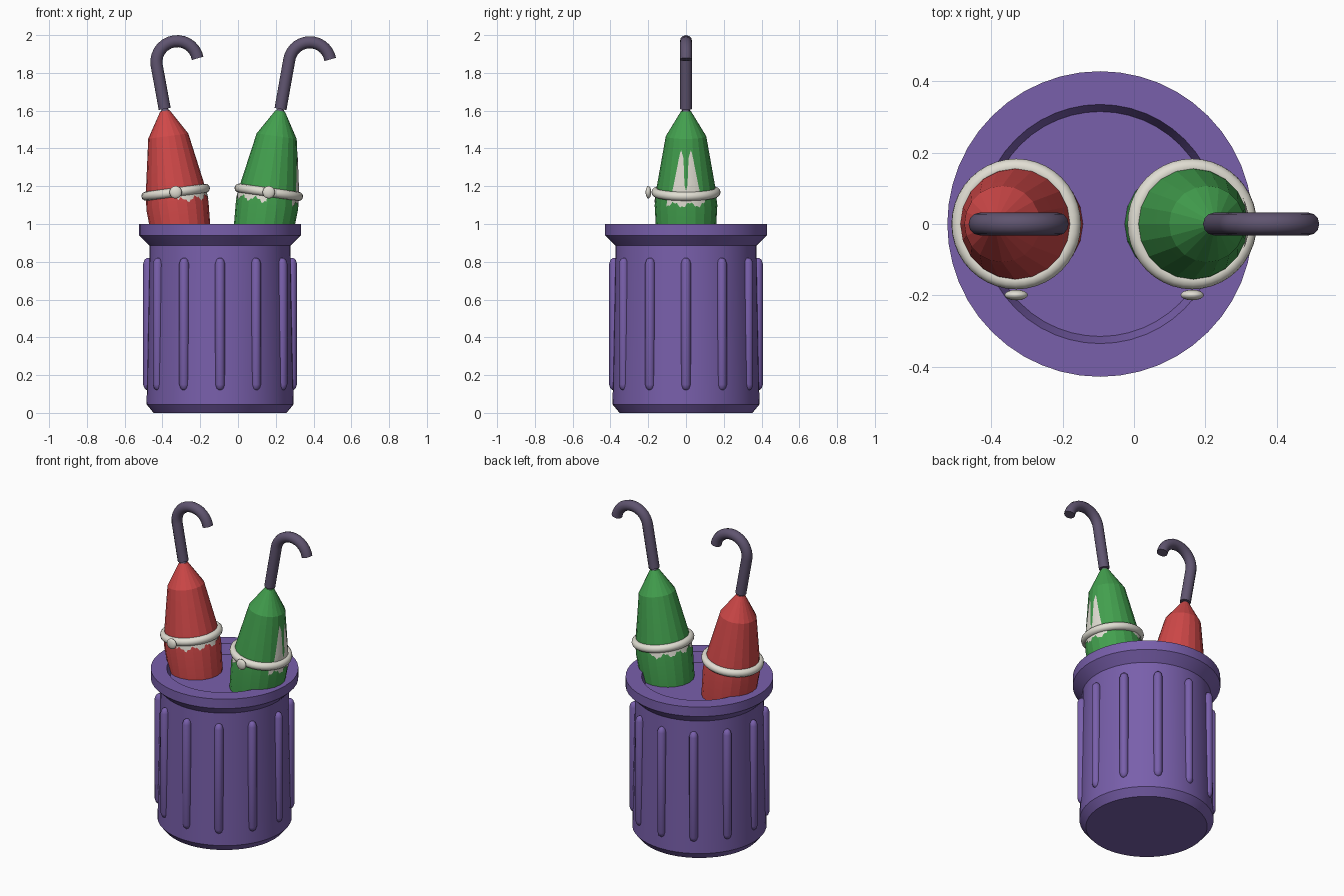
import bpy, bmesh, math
from mathutils import Matrix, Vector

cube = bpy.data.objects.get("Cube")
if cube:
    bpy.data.objects.remove(cube, do_unlink=True)


def material(name, rgb):
    m = bpy.data.materials.new(name)
    m.use_nodes = True
    m.diffuse_color = (*rgb, 1)
    m.node_tree.nodes["Principled BSDF"].inputs["Base Color"].default_value = (*rgb, 1)
    return m


PURPLE = material("bin purple", (0.19, 0.115, 0.41))
RED = material("canopy red", (0.63, 0.065, 0.065))
GREEN = material("canopy green", (0.055, 0.35, 0.076))
GREY = material("handle grey purple", (0.115, 0.089, 0.16))
WHITE = material("strap white", (0.75, 0.73, 0.65))


def add(name, bm, mat, matrix=Matrix(), smooth=None):
    bmesh.ops.recalc_face_normals(bm, faces=bm.faces)
    mesh = bpy.data.meshes.new(name)
    bm.to_mesh(mesh)
    bm.free()
    mesh.materials.append(mat)
    ob = bpy.data.objects.new(name, mesh)
    ob.matrix_world = matrix
    bpy.context.collection.objects.link(ob)
    if smooth:
        bpy.ops.object.select_all(action='DESELECT')
        ob.select_set(True)
        bpy.context.view_layer.objects.active = ob
        bpy.ops.object.shade_smooth_by_angle(angle=math.radians(smooth))
    return ob


def skin(bm, rings, closed=True):
    """Join successive rings of points, capping both ends."""
    rows = [[bm.verts.new(p) for p in ring] for ring in rings]
    n = len(rows[0])
    for a, b in zip(rows, rows[1:]):
        for i in range(n):
            bm.faces.new((a[i], a[(i + 1) % n], b[(i + 1) % n], b[i]))
    if closed:
        bm.faces.new(rows[0])
        bm.faces.new(rows[-1])


def polar(r, a, z):
    return Vector((r * math.cos(a), r * math.sin(a), z))


def lathe(profile, n):
    bm = bmesh.new()
    skin(bm, [[polar(r, math.tau * i / n, z) for i in range(n)] for r, z in profile])
    return bm


def lerp(points, x):
    """Piecewise linear lookup in (x, y) pairs."""
    for (x0, y0), (x1, y1) in zip(points, points[1:]):
        if x <= x1:
            return y0 + (y1 - y0) * (x - x0) / (x1 - x0)
    return points[-1][1]


# Bin with flared rim and shallow sunken top
BIN = Matrix.Translation((-0.095, 0, 0))
add("bin", lathe([(0.352, 0), (0.389, 0.045), (0.373, 0.885), (0.428, 0.94),
                  (0.428, 1), (0.335, 1), (0.315, 0.94)], 48), PURPLE, BIN, 30)

# Twelve rounded upright ribs
bm = bmesh.new()
for k in range(12):
    turn = Matrix.Rotation(math.tau * k / 12, 4, 'Z')
    rings = []
    for z, s in ((0.12, 0.3), (0.13, 0.75), (0.15, 1), (0.79, 1), (0.81, 0.75), (0.82, 0.3)):
        rings.append([turn @ Vector((0.38 + 0.027 * s * math.cos(a), 0.026 * s * math.sin(a), z))
                      for a in (math.tau * i / 12 for i in range(12))])
    skin(bm, rings)
add("bin_ribs", bm, PURPLE, BIN, 50)

# Umbrella canopy radius along its axis, measured from the strap
CANOPY = [(-0.26, 0.155), (-0.07, 0.166), (0.04, 0.153), (0.3, 0.107), (0.435, 0.025)]


def strip(bm, a0, a1, low, high):
    """Thin plate on the canopy, between two heights given per angle."""
    steps = max(2, int((a1 - a0) / 3))
    rows = []
    for i in range(steps + 1):
        deg = a0 + (a1 - a0) * i / steps
        lo, hi = low(deg), high(deg)
        heights = [lo + (hi - lo) * j / 4 for j in range(5)]
        rows.append([bm.verts.new(polar(lerp(CANOPY, t) + 0.003, math.radians(deg), t))
                     for t in heights])
    for a, b in zip(rows, rows[1:]):
        for j in range(4):
            bm.faces.new((a[j], b[j], b[j + 1], a[j + 1]))


def jagged(deg):
    return -0.045 + 0.012 * math.sin(deg * 0.21) + 0.006 * math.sin(deg * 0.67)


def umbrella(name, x, tilt, mat, hook_x, hook_z, patches, spikes):
    frame = Matrix.Translation((x, 0, 1.168)) @ Matrix.Rotation(math.radians(tilt), 4, 'Y')
    add(name + "_canopy", lathe([(r, t) for t, r in CANOPY], 20), mat, frame, 12)
    add(name + "_tip", lathe([(0.026, 0.425), (0.012, 0.455)], 12), GREY, frame, 40)

    # Strap ring around the canopy
    bm = bmesh.new()
    loops = [[polar(0.159 + 0.024 * math.cos(b), math.tau * i / 40, 0.024 * math.sin(b))
              for b in (math.tau * j / 12 for j in range(12))] for i in range(41)]
    skin(bm, loops, closed=False)
    bmesh.ops.remove_doubles(bm, verts=bm.verts, dist=0.0001)
    add(name + "_strap", bm, WHITE, frame, 60)

    # Button on the front of the strap
    bm = bmesh.new()
    bmesh.ops.create_uvsphere(bm, u_segments=16, v_segments=10, radius=0.033)
    bmesh.ops.scale(bm, verts=bm.verts, vec=(1, 0.45, 1))
    add(name + "_button", bm, WHITE, frame @ Matrix.Translation((0, -0.199, 0)), 60)

    # Pale markings above and below the strap
    bm = bmesh.new()
    for a0, a1 in patches:
        strip(bm, a0, a1, jagged, lambda d: 0.0)
    if spikes:
        shape = [(0, 0.03), (3, 0.06), (6, 0.2), (12, 0.24), (16, 0.22), (27, 0.03)]
        strip(bm, -27, 27, lambda d: 0.0, lambda d: lerp(shape, abs(d)))
    add(name + "_markings", bm, WHITE, frame)

    # Hooked handle: straight shaft followed by an arc
    side = math.radians(tilt)
    path = [frame @ Vector((0, 0, 0.445))]
    start, end = math.pi - side, math.radians(10)
    for i in range(15):
        a = start + (end - start) * i / 14
        path.append(Vector((hook_x + 0.11 * math.cos(a), 0, hook_z + 0.11 * math.sin(a))))
    rings = []
    for i, p in enumerate(path):
        d = (path[min(i + 1, len(path) - 1)] - path[max(i - 1, 0)]).normalized()
        across = Vector((d.z, 0, -d.x))
        rings.append([p + 0.032 * (across * math.cos(a) + Vector((0, math.sin(a), 0)))
                      for a in (math.tau * j / 12 for j in range(12))])
    bm = bmesh.new()
    skin(bm, rings)
    add(name + "_handle", bm, GREY, Matrix(), 50)


umbrella("red_umbrella", -0.33, -7.5, RED, -0.322, 1.858, [(-88, 15)], False)
umbrella("green_umbrella", 0.163, 8, GREEN, 0.38, 1.852, [(95, 268), (-38, 38)], True)
